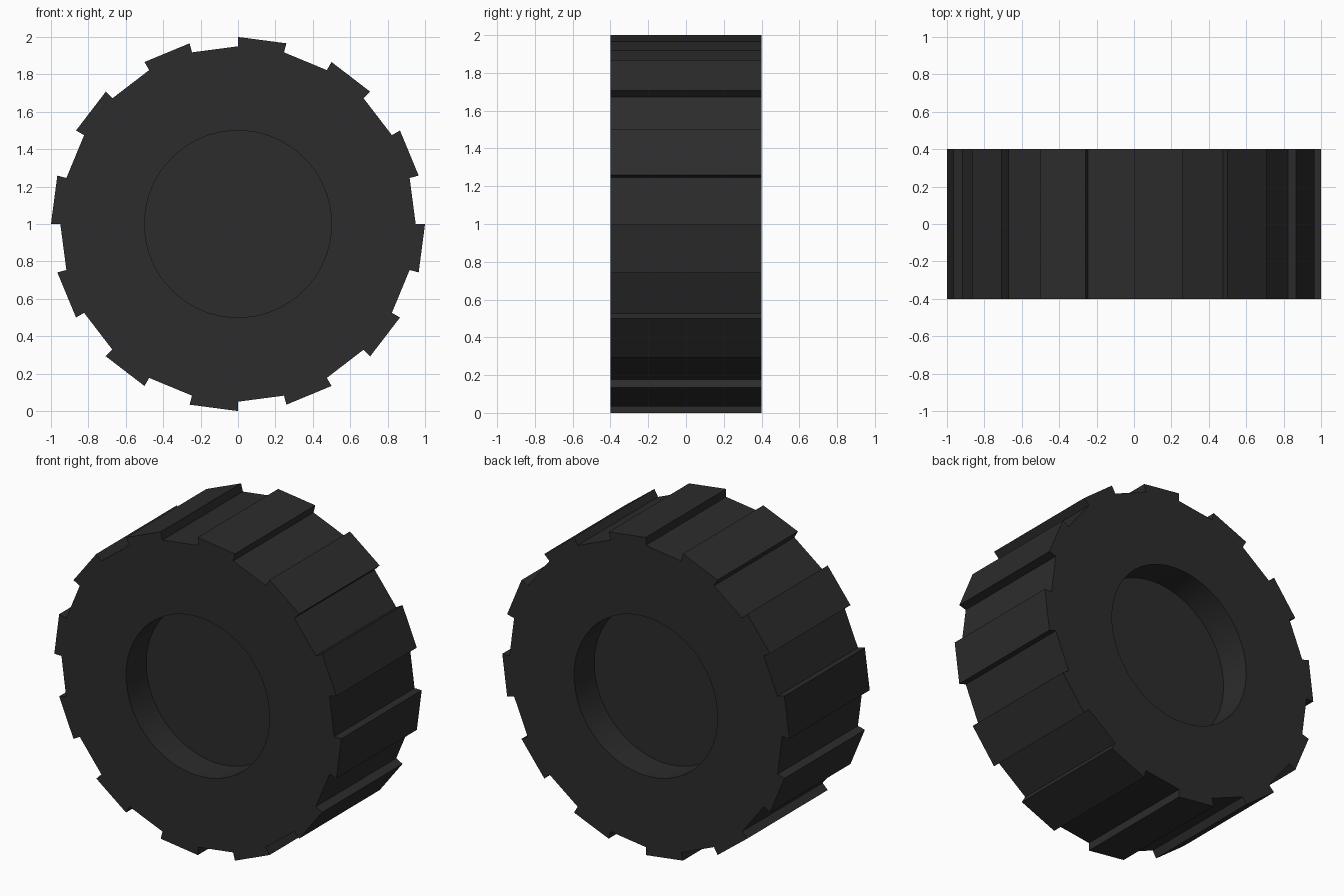
import bpy, bmesh
from math import sin, cos, radians

if "Cube" in bpy.data.objects:
    bpy.data.objects.remove(bpy.data.objects["Cube"])

TREADS, OUTER, INNER, HUB = 12, 1.0, 0.95, 0.5
HALF_WIDTH, FLOOR = 0.4, 0.2
STEP = 360 / (TREADS * 2)


def polar(r, deg):
    return r * cos(radians(deg)), 1 + r * sin(radians(deg))


# Tread profile: alternating blocks and grooves, two points at every step
tread = []
for k in range(TREADS * 2):
    before, after = (INNER, OUTER) if k % 2 else (OUTER, INNER)
    tread += [polar(before, k * STEP), polar(after, k * STEP)]
# Round hub recess with a matching number of points
count = len(tread)
hub = [polar(HUB, (i - 0.5) * STEP / 2) for i in range(count)]

# Skin the loops from the front recess floor, over the tread, to the back one
bm = bmesh.new()
sections = [(hub, -FLOOR), (hub, -HALF_WIDTH), (tread, -HALF_WIDTH),
            (tread, HALF_WIDTH), (hub, HALF_WIDTH), (hub, FLOOR)]
loops = [[bm.verts.new((x, y, z)) for x, z in pts] for pts, y in sections]
for a, b in zip(loops, loops[1:]):
    for i in range(count):
        j = (i + 1) % count
        bm.faces.new((a[i], a[j], b[j], b[i]))
bm.faces.new(loops[0])
bm.faces.new(loops[-1])
bmesh.ops.recalc_face_normals(bm, faces=bm.faces)

mesh = bpy.data.meshes.new("tyre")
bm.to_mesh(mesh)
bm.free()
tyre = bpy.data.objects.new("tyre", mesh)
bpy.context.collection.objects.link(tyre)

# Dark rubber
rubber = bpy.data.materials.new("rubber")
rubber.diffuse_color = (0.025, 0.025, 0.025, 1)
rubber.use_nodes = True
rubber.node_tree.nodes["Principled BSDF"].inputs["Base Color"].default_value = rubber.diffuse_color
mesh.materials.append(rubber)

# Smooth recess wall, crisp treads
bpy.context.view_layer.objects.active = tyre
tyre.select_set(True)
bpy.ops.object.shade_smooth_by_angle(angle=radians(30))
